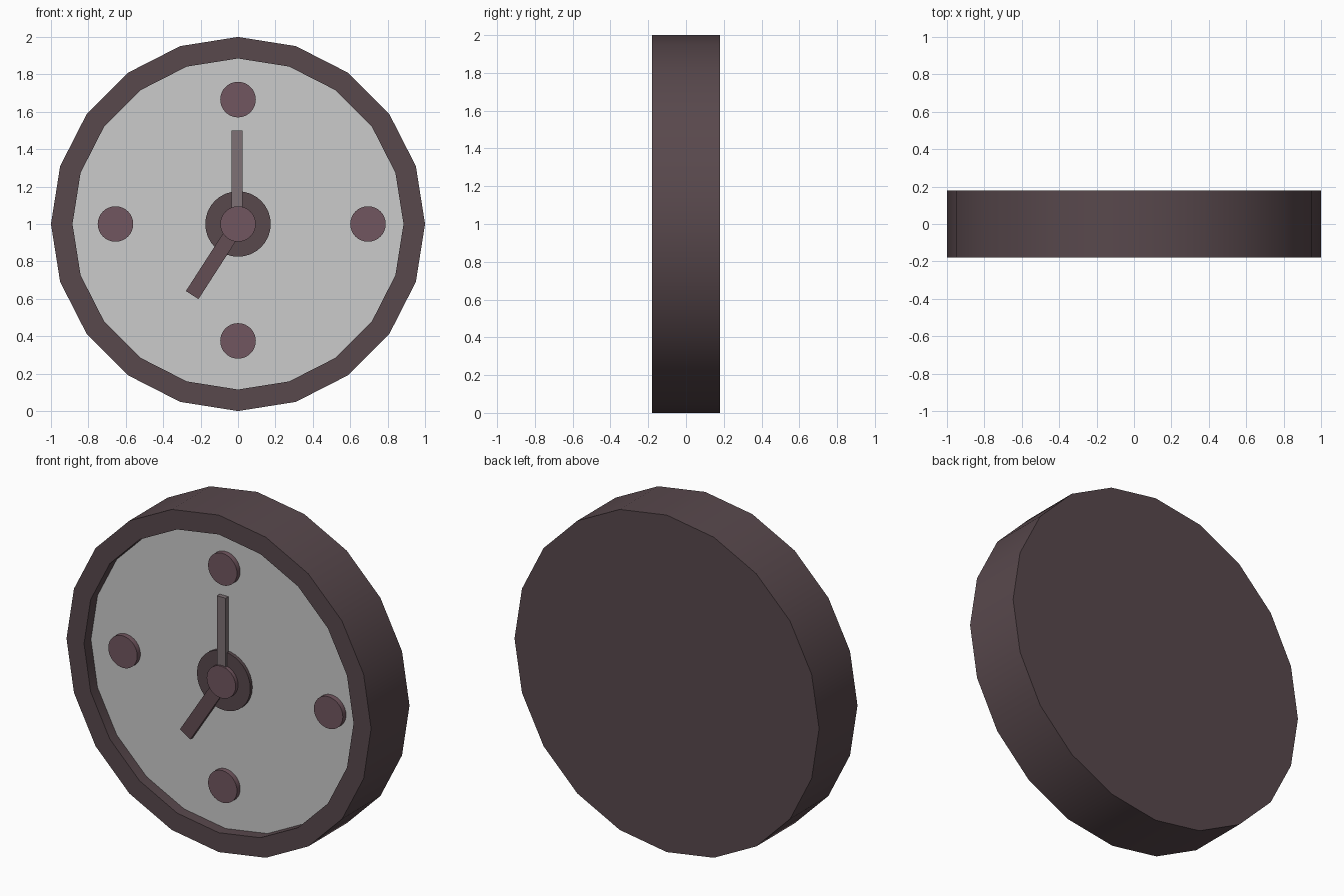
import bpy, bmesh
from math import sin, cos, pi, radians, hypot

if "Cube" in bpy.data.objects:
    bpy.data.objects.remove(bpy.data.objects["Cube"])

CZ = 1.0          # height of the clock centre
DIAL_Y = -0.115   # dial plane, recessed behind the rim


def material(name, rgb):
    m = bpy.data.materials.new(name)
    m.diffuse_color = (*rgb, 1)
    m.use_nodes = True
    m.node_tree.nodes["Principled BSDF"].inputs["Base Color"].default_value = m.diffuse_color
    return m


dark = material("dark_case", (0.098, 0.065, 0.073))
plum = material("plum_marker", (0.165, 0.093, 0.115))
hour_col = material("hour_hand_colour", (0.125, 0.075, 0.088))
minute_col = material("minute_hand_colour", (0.21, 0.165, 0.178))


def lathe(name, profile, sides, mat=None, x=0.0, z=CZ, cap_start=False, cap_end=False):
    """Spin (radius, y) points about the front-back axis."""
    bm = bmesh.new()
    rings = [[bm.verts.new((x + r * sin(2 * pi * i / sides), y,
                            z + r * cos(2 * pi * i / sides)))
              for i in range(sides)] for r, y in profile]
    for a, b in zip(rings, rings[1:]):
        for i in range(sides):
            j = (i + 1) % sides
            bm.faces.new((a[i], b[i], b[j], a[j]))
    if cap_start:
        bm.faces.new(rings[0])
    if cap_end:
        bm.faces.new(rings[-1][::-1])
    return finish(name, bm, mat)


def finish(name, bm, mat):
    if bm.faces and len(bm.faces) > 1:
        bm.normal_update()
    me = bpy.data.meshes.new(name)
    bm.to_mesh(me)
    bm.free()
    ob = bpy.data.objects.new(name, me)
    bpy.context.collection.objects.link(ob)
    if mat:
        me.materials.append(mat)
    bpy.ops.object.select_all(action='DESELECT')
    ob.select_set(True)
    bpy.context.view_layer.objects.active = ob
    bpy.ops.object.shade_smooth_by_angle(angle=radians(30))
    return ob


def disc(name, x, z, r, front, back, mat):
    return lathe(name, [(r, back), (r, front)], 32, mat, x, z, True, True)


def hand(name, start, end, width, front, back, mat):
    """Flat bar running from start to end in the dial plane."""
    dx, dz = end[0] - start[0], end[1] - start[1]
    n = hypot(dx, dz)
    px, pz = -dz / n * width / 2, dx / n * width / 2
    bm = bmesh.new()
    outline = [(start[0] + px, start[1] + pz), (start[0] - px, start[1] - pz),
               (end[0] - px, end[1] - pz), (end[0] + px, end[1] + pz)]
    a = [bm.verts.new((x, front, z)) for x, z in outline]
    b = [bm.verts.new((x, back, z)) for x, z in outline]
    bm.faces.new(a)
    bm.faces.new(b[::-1])
    for i in range(4):
        j = (i + 1) % 4
        bm.faces.new((a[i], b[i], b[j], a[j]))
    bmesh.ops.recalc_face_normals(bm, faces=bm.faces)
    return finish(name, bm, mat)


# Twenty-sided case: flat back, outer wall, rim and recess wall
lathe("case", [(1, 0.18), (1, -0.18), (0.885, -0.18), (0.885, DIAL_Y)],
      20, dark, cap_start=True)

# Grey dial closing the recess
lathe("dial", [(0.885, DIAL_Y)], 20, cap_end=True)

# Round quarter-hour markers
for label, x, z in (("top", 0, 1.665), ("bottom", 0, 0.375),
                    ("left", -0.655, 1), ("right", 0.695, 1)):
    disc("marker_" + label, x, z, 0.095, -0.145, DIAL_Y, plum)

# Hub, hands and centre cap
disc("hub", 0, CZ, 0.175, -0.135, DIAL_Y, dark)
hand("minute_hand", (-0.006, 1.0), (-0.006, 1.5), 0.058, -0.148, -0.122, minute_col)
hand("hour_hand", (0, 1.0), (-0.245, 0.62), 0.08, -0.146, -0.122, hour_col)
disc("centre_cap", 0, CZ, 0.095, -0.158, -0.13, plum)
